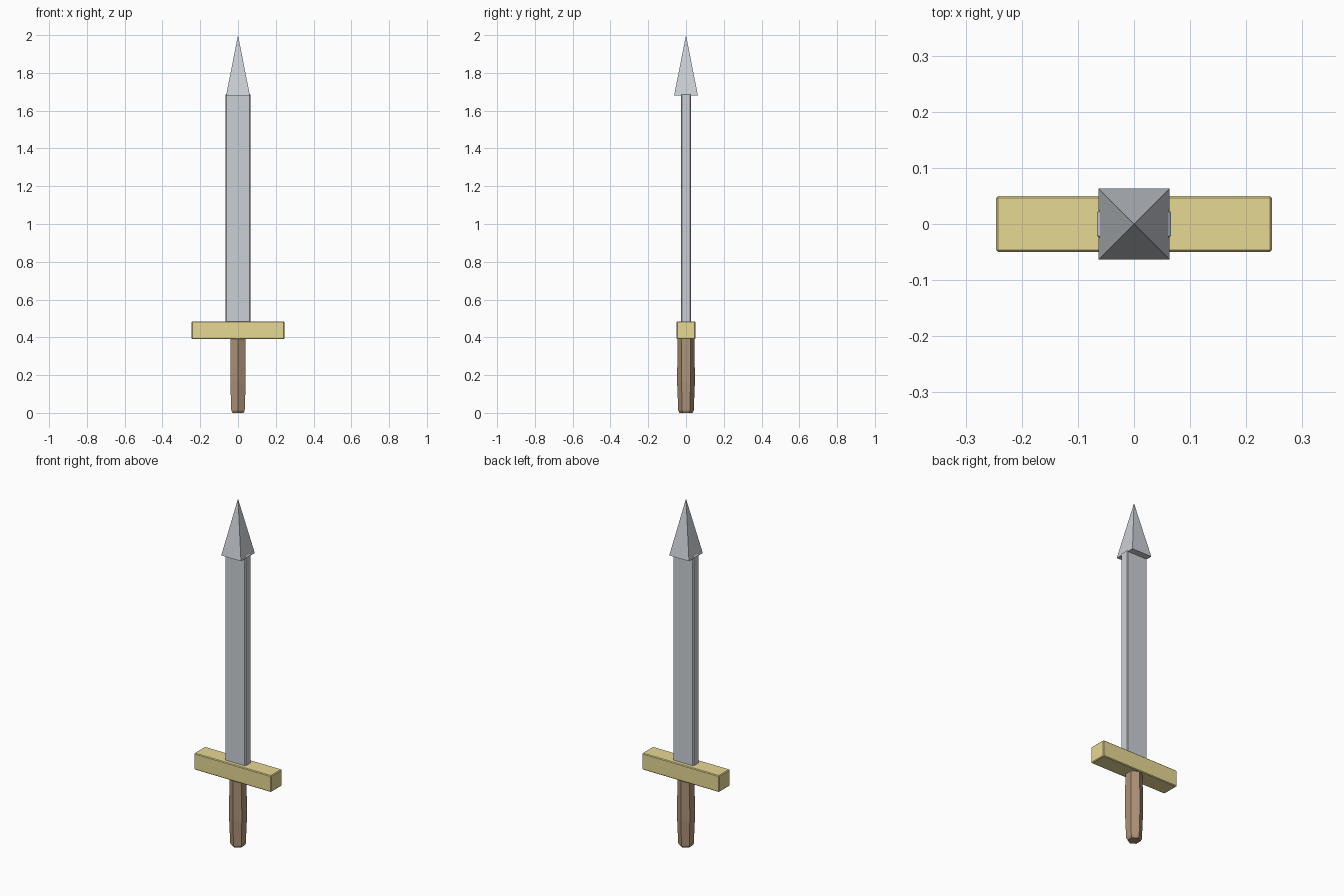
import bpy, bmesh, math

if "Cube" in bpy.data.objects:
    bpy.data.objects.remove(bpy.data.objects["Cube"])


def material(name, rgb):
    m = bpy.data.materials.new(name)
    m.diffuse_color = (*rgb, 1)
    m.use_nodes = True
    m.node_tree.nodes["Principled BSDF"].inputs["Base Color"].default_value = m.diffuse_color
    return m


def finish(name, bm, mat=None):
    bmesh.ops.recalc_face_normals(bm, faces=bm.faces)
    me = bpy.data.meshes.new(name)
    bm.to_mesh(me)
    bm.free()
    ob = bpy.data.objects.new(name, me)
    bpy.context.collection.objects.link(ob)
    if mat:
        me.materials.append(mat)
    return ob


def box(name, half_x, half_y, z0, z1, bevel, mat=None):
    bm = bmesh.new()
    bmesh.ops.create_cube(bm, size=2)
    for v in bm.verts:
        v.co = (v.co.x * half_x, v.co.y * half_y, z1 if v.co.z > 0 else z0)
    ob = finish(name, bm, mat)
    b = ob.modifiers.new("worn_edges", 'BEVEL')
    b.width = bevel
    b.segments = 1
    return ob


def lathe(name, sides, rings, turn, tip=None, mat=None):
    """Stack of polygon rings (z, radius), closed by a cap or a pointed tip."""
    bm = bmesh.new()
    loops = []
    for z, r in rings:
        loops.append([bm.verts.new((r * math.cos(turn + math.tau * i / sides),
                                    r * math.sin(turn + math.tau * i / sides), z))
                      for i in range(sides)])
    for a, b in zip(loops, loops[1:]):
        for i in range(sides):
            j = (i + 1) % sides
            bm.faces.new((a[i], a[j], b[j], b[i]))
    bm.faces.new(loops[0][::-1])
    if tip is None:
        bm.faces.new(loops[-1])
    else:
        top = bm.verts.new((0, 0, tip))
        for i in range(sides):
            bm.faces.new((loops[-1][i], loops[-1][(i + 1) % sides], top))
    return finish(name, bm, mat)


steel = material("steel", (0.60, 0.63, 0.67))
gold = material("gold", (0.80, 0.69, 0.30))
wood = material("wood", (0.42, 0.29, 0.19))

# Six-sided wooden grip, slightly narrowed at the bottom
lathe("grip", 6, [(0.0, 0.034), (0.012, 0.041), (0.16, 0.047), (0.40, 0.045)],
      math.pi / 2, mat=wood)

# Crossguard
box("crossguard", 0.246, 0.05, 0.39, 0.485, 0.004, gold)

# Flat blade
box("blade", 0.066, 0.026, 0.47, 1.69, 0.005, steel)

# Four-sided pyramid point, deeper than the blade
lathe("blade_tip", 4, [(1.68, 0.063 * math.sqrt(2))], math.pi / 4, tip=2.0, mat=steel)
